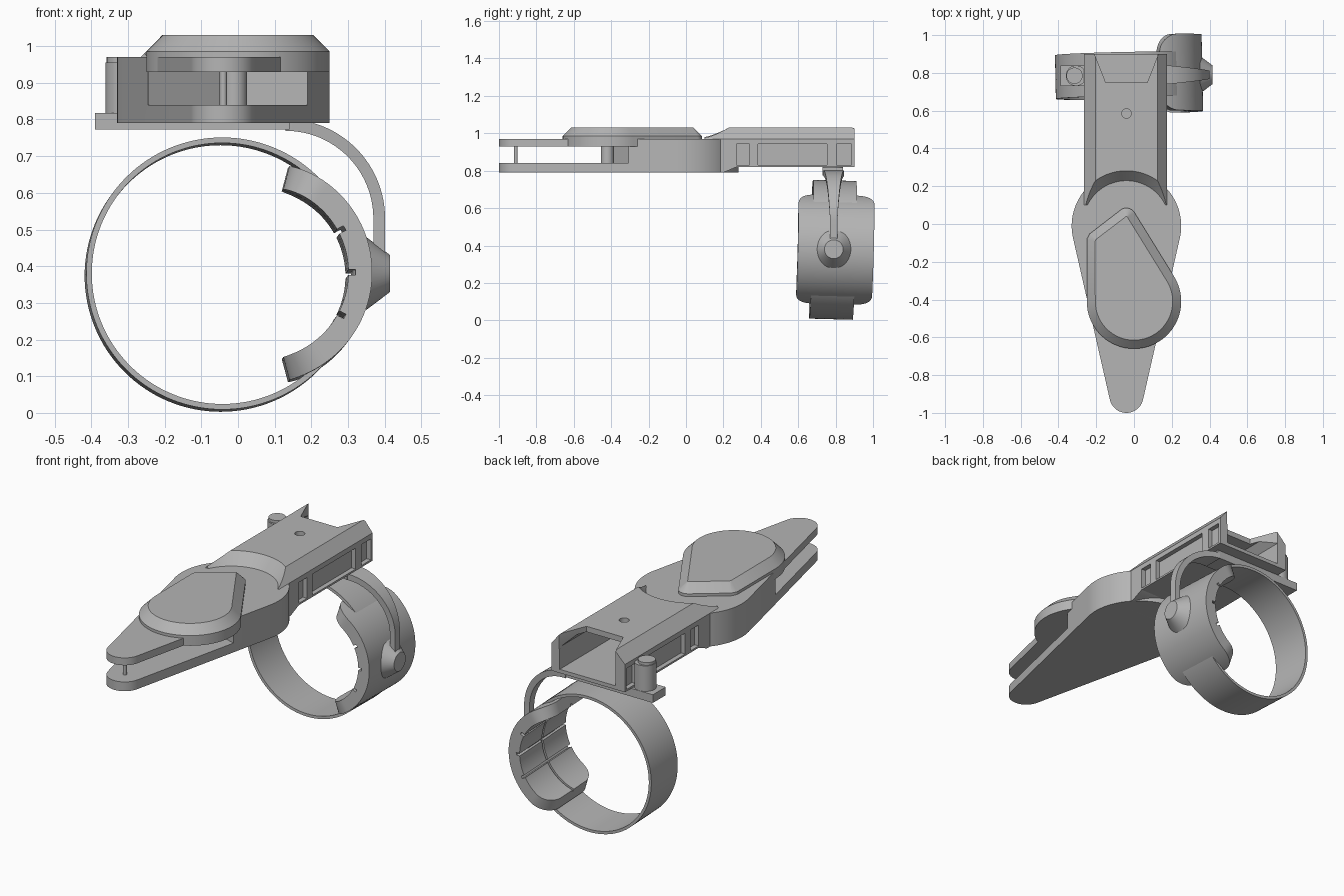
import bpy, bmesh
from math import sin, cos, pi, radians, sqrt, asin
from mathutils import Vector, Matrix

if "Cube" in bpy.data.objects:
    bpy.data.objects.remove(bpy.data.objects["Cube"], do_unlink=True)

grey = bpy.data.materials.new("plain grey")
grey.use_nodes = True
COLOUR = (0.46, 0.46, 0.46, 1)
grey.diffuse_color = COLOUR
grey.node_tree.nodes["Principled BSDF"].inputs["Base Color"].default_value = COLOUR


def make(name, bm):
    bmesh.ops.recalc_face_normals(bm, faces=bm.faces)
    mesh = bpy.data.meshes.new(name)
    bm.to_mesh(mesh)
    bm.free()
    mesh.materials.append(grey)
    ob = bpy.data.objects.new(name, mesh)
    bpy.context.collection.objects.link(ob)
    return ob


def activate(ob):
    bpy.ops.object.select_all(action='DESELECT')
    ob.select_set(True)
    bpy.context.view_layer.objects.active = ob


def prism(name, pts, lo, hi, axis='z', inset=0):
    """Extrude a 2D outline along an axis, with an optional bevelled far end."""
    place = {'z': lambda a, b, c: (a, b, c),
             'y': lambda a, b, c: (a, c, b),
             'x': lambda a, b, c: (c, a, b)}[axis]
    bm = bmesh.new()
    rings = [[bm.verts.new(place(a, b, c)) for a, b in pts] for c in (lo, hi)]
    bm.faces.new(rings[0])
    top = bm.faces.new(rings[1])
    n = len(pts)
    for i in range(n):
        j = (i + 1) % n
        bm.faces.new((rings[0][i], rings[0][j], rings[1][j], rings[1][i]))
    if inset:
        bmesh.ops.recalc_face_normals(bm, faces=bm.faces)
        bmesh.ops.inset_region(bm, faces=[top], thickness=inset, depth=inset)
    return make(name, bm)


def box(name, x, y, z):
    return prism(name, [(x[0], y[0]), (x[1], y[0]), (x[1], y[1]), (x[0], y[1])], *z)


def cone(name, centre, r1, r2, depth, axis='z', n=48):
    bm = bmesh.new()
    turn = {'z': Matrix(), 'x': Matrix.Rotation(pi / 2, 4, 'Y'),
            'y': Matrix.Rotation(pi / 2, 4, 'X')}[axis]
    bmesh.ops.create_cone(bm, cap_ends=True, segments=n, radius1=r1, radius2=r2,
                          depth=depth, matrix=Matrix.Translation(centre) @ turn)
    return make(name, bm)


def cut(ob, *cutters):
    for c in cutters:
        mod = ob.modifiers.new("cut", 'BOOLEAN')
        mod.operation, mod.solver, mod.object = 'DIFFERENCE', 'EXACT', c
        activate(ob)
        bpy.ops.object.modifier_apply(modifier=mod.name)
        bpy.data.objects.remove(c, do_unlink=True)


def arc(cx, cy, r, a0, a1, n=24):
    return [(cx + r * cos(a0 + (a1 - a0) * i / n),
             cy + r * sin(a0 + (a1 - a0) * i / n)) for i in range(n + 1)]


# Teardrop body with a deep slot from the tip
CX = -0.04
lean = asin(0.2 / 0.9)
outline = arc(CX, -0.01, 0.29, -lean, pi + lean, 56) + arc(CX, -0.91, 0.09, pi + lean, 2 * pi - lean)
body = prism("body", outline, 0.79, 0.97)
slot = [(-0.5, -1.1), (0.5, -1.1), (0.5, -0.4), (0.195, -0.31),
        (-0.01, -0.25), (-0.25, -0.42), (-0.5, -0.6)]
cut(body, prism("slot_cutter", slot, 0.84, 0.93))
cone("tip_pin", (CX, -0.91, 0.885), 0.01, 0.01, 0.1, n=16)
cone("slot_post", (-0.01, -0.42, 0.885), 0.035, 0.035, 0.1, n=24)

# Bevelled lid
lid = (arc(0, -0.41, 0.25, pi, 2 * pi + radians(30), 40)
       + arc(-0.04, 0.035, 0.05, radians(30), radians(128), 12)
       + [(-0.235, -0.052), (-0.25, -0.08)])
prism("lid", lid, 0.93, 0.985, inset=0.045)

# Rear arm, hollow from the back
LEFT, RIGHT = -0.265, 0.175
arm = prism("arm", [(LEFT, 0.82), (RIGHT, 0.82), (RIGHT, 0.97), (0.125, 1.03),
                    (-0.205, 1.03), (LEFT, 0.97)], 0.1, 0.9, 'y')
cut(arm,
    prism("cavity_cutter", [(-0.21, 0.84), (0.125, 0.84), (0.125, 0.96), (0.09, 1.0),
                            (-0.17, 1.0), (-0.21, 0.96)], 0.33, 1.0, 'y'),
    prism("notch_cutter", [(-0.213, 0.91), (-0.15, 0.75), (0.07, 0.75), (0.133, 0.91)], 0.95, 1.1),
    cone("scoop_cutter", (CX, 0, 1.005), 0.225, 0.295, 0.08, n=96),
    cone("hole_cutter", (CX, 0.585, 1.03), 0.025, 0.025, 0.08, n=24))
for y in ((0.27, 0.34), (0.385, 0.755), (0.805, 0.885)):
    for side in (LEFT, RIGHT):
        cut(arm, box("window_cutter", (side - 0.025, side + 0.025), y, (0.83, 0.943)))
prism("arm_underside", [(0.1, 0.79), (0.2, 0.79), (0.27, 0.82), (0.1, 0.82)], LEFT, RIGHT, 'x')

# Mounting plate and side pillar
box("mount_plate", (-0.39, 0.14), (0.73, 0.84), (0.773, 0.817))
cone("pillar", (-0.307, 0.785, 0.885), 0.054, 0.054, 0.14)
cone("pillar_cap", (-0.315, 0.785, 0.96), 0.043, 0.043, 0.02)

# Curved strap that tapers down to the pivot
path = arc(0.13, 0.53, 0.255, pi / 2, 0, 32) + [(0.385, 0.38)]
bm = bmesh.new()
rows = []
for i, (x, z) in enumerate(path):
    a = max(0, pi / 2 * (1 - i / 32))
    half = 0.02 + 0.035 * (1 - min(i / 32, 1)) ** 1.3
    rows.append([bm.verts.new((x + t * cos(a), 0.79 + w * half, z + t * sin(a)))
                 for t, w in ((-0.016, -1), (0.016, -1), (0.016, 1), (-0.016, 1))])
for r, s in zip(rows, rows[1:]):
    for k in range(4):
        bm.faces.new((r[k], r[(k + 1) % 4], s[(k + 1) % 4], s[k]))
bm.faces.new(rows[0])
bm.faces.new(rows[-1])
make("strap", bm)
cone("pivot_knob", (0.382, 0.79, 0.38), 0.1, 0.05, 0.066, 'x')

# Thin wrist ring
ring = cone("ring", (0, 0, 0), 0.371, 0.371, 0.232, 'y', 128)
cut(ring, cone("ring_cutter", (0, 0, 0), 0.356, 0.356, 0.4, 'y', 128))
ring.location = (CX - 0.005, 0.785, 0.377)

# Padded cuff with rounded corners
R_IN, R_OUT, HALF, CORNER, END = 0.237, 0.302, 0.203, 0.1, radians(75)
bm = bmesh.new()
rows = []
N = 72
for i in range(N + 1):
    # Cosine spacing puts more columns in the rounded corners
    a = -END * cos(pi * i / N)
    d = min((END - abs(a)) * 0.27, CORNER)
    w = HALF - CORNER + sqrt(max(0, CORNER ** 2 - (CORNER - d) ** 2))
    rows.append([bm.verts.new((r * cos(a), s * w, r * sin(a)))
                 for r, s in ((R_IN, -1), (R_OUT, -1), (R_OUT, 1), (R_IN, 1))])
for r, s in zip(rows, rows[1:]):
    for k in range(4):
        bm.faces.new((r[k], r[(k + 1) % 4], s[(k + 1) % 4], s[k]))
bm.faces.new(rows[0])
bm.faces.new(rows[-1])
cuff = make("cuff", bm)
for a in (-28, 0, 28):
    groove = box("groove_cutter", (0.2, 0.257), (-0.3, 0.3), (-0.007, 0.007))
    groove.data.transform(Matrix.Rotation(radians(-a), 4, 'Y'))
    cut(cuff, groove)
cut(cuff, cone("centre_groove_cutter", (0, 0, 0), 0.247, 0.247, 0.012, 'y', 96))
cuff.location = (0.06, 0.795, 0.378)
for ob in (ring, cuff):
    ob.rotation_euler = (-0.027, 0, 0.02)

# Smooth curved surfaces, keep edges sharp
for ob in list(bpy.context.scene.objects):
    if ob.type == 'MESH' and ob.data.materials and ob.data.materials[0] == grey:
        activate(ob)
        bpy.ops.object.shade_smooth_by_angle(angle=radians(25))
